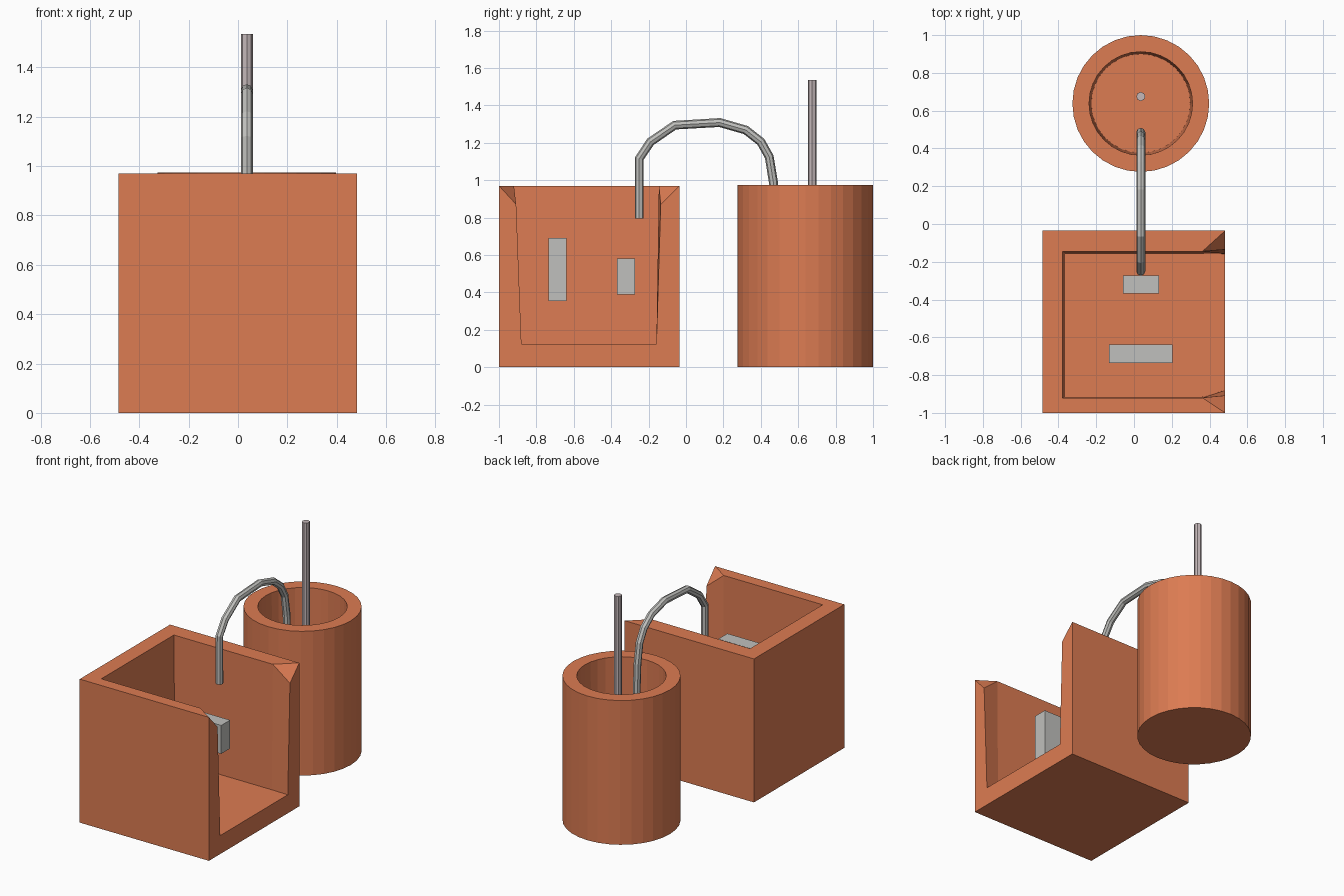
import bpy, bmesh, math
from mathutils import Vector

if "Cube" in bpy.data.objects:
    bpy.data.objects.remove(bpy.data.objects["Cube"])


def material(name, rgb):
    m = bpy.data.materials.new(name)
    m.diffuse_color = (*rgb, 1)
    m.use_nodes = True
    m.node_tree.nodes["Principled BSDF"].inputs["Base Color"].default_value = m.diffuse_color
    return m


CLAY = material("terracotta", (0.72, 0.20, 0.085))
GREY = material("grey", (0.53, 0.53, 0.51))
PINK = material("pinkish grey", (0.56, 0.48, 0.49))


def finish(bm, name, mat, smooth=False):
    bmesh.ops.recalc_face_normals(bm, faces=bm.faces)
    me = bpy.data.meshes.new(name)
    bm.to_mesh(me)
    bm.free()
    me.materials.append(mat)
    ob = bpy.data.objects.new(name, me)
    bpy.context.collection.objects.link(ob)
    return ob


def add_box(name, x, y, z, mat):
    bm = bmesh.new()
    bmesh.ops.create_cube(bm, size=1)
    for v in bm.verts:
        v.co = [(a[0] + a[1]) / 2 + c * (a[1] - a[0]) for a, c in zip((x, y, z), v.co)]
    return finish(bm, name, mat)


def add_tube(name, path, radius, mat, sides=8):
    bm = bmesh.new()
    pts = [Vector(p) for p in path]
    rings = []
    for i, p in enumerate(pts):
        d0 = (p - pts[max(i - 1, 0)]).normalized()
        d1 = (pts[min(i + 1, len(pts) - 1)] - p).normalized()
        t = (d0 + d1).normalized()
        side = Vector((1, 0, 0))
        up = t.cross(side)
        rings.append([bm.verts.new(p + radius * (math.cos(a) * side + math.sin(a) * up))
                      for a in (math.tau * k / sides for k in range(sides))])
    for a, b in zip(rings, rings[1:]):
        for k in range(sides):
            j = (k + 1) % sides
            bm.faces.new((a[k], a[j], b[j], b[k]))
    bm.faces.new(rings[0])
    bm.faces.new(rings[-1])
    return finish(bm, name, mat)


# Square tank, open at the top and the right, with mitred rim corners
bm = bmesh.new()
L, R, F, B, T, FL = -0.484, 0.483, -1.0, -0.035, 0.97, 0.125
o = {(x, y, z): bm.verts.new((x, y, z)) for x in (L, R) for y in (F, B) for z in (0, T)}
walls = {}
for y, top, side, low in ((F, -0.92, -0.908, -0.88), (B, -0.145, -0.135, -0.158)):
    floor_y = -0.915 if y == F else -0.155
    walls[y] = [bm.verts.new(c) for c in (
        (-0.378, top, T), (0.362, top, T), (R, side, 0.87),
        (R, low, FL), (0.362, floor_y, FL), (-0.364, floor_y, FL))]
f, b = walls[F], walls[B]
new = bm.faces.new
new([o[L, F, 0], o[R, F, 0], o[R, B, 0], o[L, B, 0]])
new([o[L, F, 0], o[L, F, T], o[L, B, T], o[L, B, 0]])
for y, w in walls.items():
    new([o[L, y, 0], o[R, y, 0], o[R, y, T], o[L, y, T]])   # outer wall
    new([w[0], w[1], w[4], w[5]])                           # inner wall
    new([w[1], w[2], w[3], w[4]])
    new([o[R, y, T], w[1], w[2]])                           # mitred corner
    new([o[L, y, T], o[R, y, T], w[1], w[0]])               # top rim
    new([o[R, y, 0], o[R, y, T], w[2], w[3]])               # side rim
new([o[L, F, T], o[L, B, T], b[0], f[0]])
new([o[R, F, 0], o[R, B, 0], b[3], f[3]])
new([f[0], b[0], b[5], f[5]])
new([f[5], b[5], b[4], f[4]])
new([f[4], b[4], b[3], f[3]])
finish(bm, "square_tank", CLAY)

# Round pot: revolved wall profile with a tapering cavity
bm = bmesh.new()
N = 32
rings = [[bm.verts.new((0.036 + r * math.sin(math.tau * k / N),
                        0.638 + r * math.cos(math.tau * k / N), z)) for k in range(N)]
         for r, z in ((0.362, 0), (0.362, 0.975), (0.274, 0.975), (0.262, 0.12))]
for a, c in zip(rings, rings[1:]):
    for k in range(N):
        j = (k + 1) % N
        bm.faces.new((a[k], a[j], c[j], c[k]))
bm.faces.new(rings[0])
bm.faces.new(rings[-1])
finish(bm, "round_pot", CLAY)

# Blocks hanging in the tank
add_box("large_block", (-0.132, 0.205), (-0.735, -0.638), (0.355, 0.69), GREY)
add_box("small_block", (-0.058, 0.132), (-0.368, -0.273), (0.388, 0.58), GREY)

# Bent tube joining the tank and the pot
X = 0.036
bend = [(-0.25, 0.795), (-0.25, 1.115), (-0.19, 1.205), (-0.06, 1.294), (0.18, 1.308),
        (0.32, 1.268), (0.40, 1.205), (0.445, 1.125), (0.467, 0.99), (0.485, 0.6)]
add_tube("bent_tube", [(X, y, z) for y, z in bend], 0.024, GREY)

# Upright rod in the pot
add_tube("upright_rod", [(X, 0.675, 0.35), (X, 0.675, 1.535)], 0.024, PINK)
